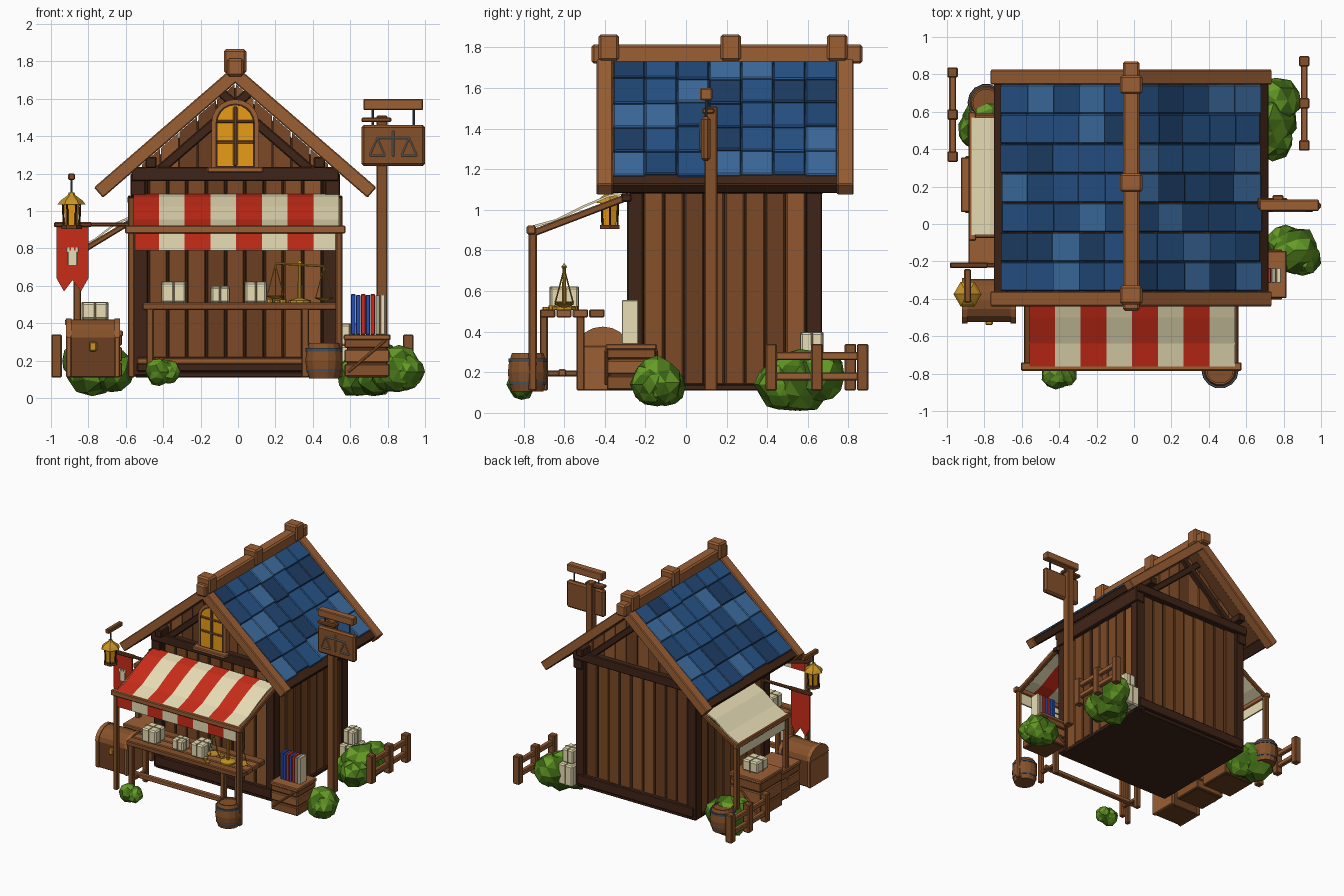
import bpy, bmesh, math, random
from mathutils import Vector, Matrix

if "Cube" in bpy.data.objects:
    bpy.data.objects.remove(bpy.data.objects["Cube"])

random.seed(4)
CX, RIDGE, ANG = -0.015, 1.78, math.radians(40.9)
SN, CS, TN = math.sin(ANG), math.cos(ANG), math.tan(ANG)
mats = {}

def mat(h):
    if h not in mats:
        m = bpy.data.materials.new("colour_" + h)
        lin = [(int(h[i:i + 2], 16) / 255) ** 2.2 for i in (0, 2, 4)]
        m.diffuse_color = (*lin, 1)
        m.use_nodes = True
        m.node_tree.nodes["Principled BSDF"].inputs["Base Color"].default_value = m.diffuse_color
        mats[h] = m
    return mats[h]

WOOD, MID, DEEP, DARK = "9A6038", "85522E", "6A4126", "42291D"
RED, CREAM, GOLD, IRON, GLOW = "C8301F", "E8DDB4", "C8942A", "46505C", "E89A1C"
BLUES = ["264A75", "2B5486", "2B5486", "3F6C9E", "234065"]
PLANKS = [MID, DEEP, "7B4B2A", "8F5832"]

def finish(name, bm, *colours):
    bmesh.ops.recalc_face_normals(bm, faces=bm.faces)
    me = bpy.data.meshes.new(name)
    bm.to_mesh(me)
    bm.free()
    for c in colours:
        me.materials.append(mat(c))
    ob = bpy.data.objects.new(name, me)
    bpy.context.collection.objects.link(ob)
    return ob

def box(name, c, s, col, rot=None, bev=0.006):
    bm = bmesh.new()
    bmesh.ops.create_cube(bm, size=1)
    bmesh.ops.scale(bm, vec=s, verts=bm.verts)
    b = min(bev, min(s) * 0.3)
    bmesh.ops.bevel(bm, geom=bm.edges[:], offset=b, segments=1, affect='EDGES')
    m = Matrix.Translation(c) @ (rot.to_4x4() if rot else Matrix())
    bmesh.ops.transform(bm, matrix=m, verts=bm.verts)
    return finish(name, bm, col)

def span(name, x, y, z, col, bev=0.006):
    """Box from (min, max) pairs."""
    return box(name, [(a + b) / 2 for a, b in (x, y, z)], [abs(b - a) for a, b in (x, y, z)], col, None, bev)

def bar(name, p, q, w, h, col):
    p, q = Vector(p), Vector(q)
    return box(name, (p + q) / 2, (w, h, (q - p).length), col, (q - p).to_track_quat('Z', 'Y').to_matrix())

def prism(name, pts, a, b, axis, col):
    """Outline (x,z) pushed along y, or (y,z) pushed along x."""
    bm = bmesh.new()
    f = bm.faces.new([bm.verts.new((u, a, v) if axis == 'y' else (a, u, v)) for u, v in pts])
    r = bmesh.ops.extrude_face_region(bm, geom=[f])
    d = (0, b - a, 0) if axis == 'y' else (b - a, 0, 0)
    bmesh.ops.translate(bm, vec=d, verts=[g for g in r['geom'] if isinstance(g, bmesh.types.BMVert)])
    return finish(name, bm, col)

def lathe(name, c, prof, n, col):
    bm = bmesh.new()
    rings = [[bm.verts.new((c[0] + r * math.cos(2 * math.pi * i / n), c[1] + r * math.sin(2 * math.pi * i / n), c[2] + z))
              for i in range(n)] for r, z in prof]
    for lo, hi in zip(rings, rings[1:]):
        for i in range(n):
            bm.faces.new((lo[i], lo[(i + 1) % n], hi[(i + 1) % n], hi[i]))
    bm.faces.new(rings[0])
    bm.faces.new(rings[-1])
    return finish(name, bm, col)

def slope(name, s, d0, d1, y, t, th, col, tilt=0.0):
    """Slab on roof side s, between distances d0..d1 from the ridge, t below the roof line."""
    d, t2 = (d0 + d1) / 2, t + th / 2
    c = (CX + s * (d - t2 * SN), (y[0] + y[1]) / 2, RIDGE - d * TN - t2 * CS)
    return box(name, c, ((d1 - d0) / CS, y[1] - y[0], th), col, Matrix.Rotation(s * (ANG + tilt), 3, 'Y'))

# House body: core, floor, corner posts, beams
span("wall_core", (-0.53, 0.50), (-0.25, 0.63), (0.11, 1.22), DARK)
span("floor", (-0.55, 0.52), (-0.28, 0.66), (0.11, 0.14), DARK)
for s in (-1, 1):
    for y in (-0.25, 0.63):
        box("corner_post", (CX + s * 0.505, y, 0.66), (0.08, 0.08, 1.08), DARK)
    span("side_beam", (CX + s * 0.48, CX + s * 0.56), (-0.3, 0.68), (1.08, 1.2), DARK)
    for i in range(8):
        y = -0.21 + i * 0.1
        span("side_plank", (CX + s * 0.5, CX + s * (0.52 + random.random() * 0.012)), (y + 0.003, y + 0.097), (0.14, 1.1), random.choice(PLANKS))
for y, o in ((-0.25, -1), (0.63, 1)):
    span("cross_beam", (-0.57, 0.54), (y, y + o * 0.065), (1.16, 1.235), DARK)
    span("ground_beam", (-0.54, 0.51), (y, y + o * 0.05), (0.14, 0.22), DARK)
    for i in range(9):
        x = CX - 0.465 + i * 0.1033
        span("wall_plank", (x + 0.004, x + 0.1), (y, y + o * (0.018 + random.random() * 0.012)), (0.16, 1.17), random.choice(PLANKS))
    # Gable planks cut to the roof line
    for i in range(-5, 5):
        x0, x1 = CX + i * 0.1 + 0.003, CX + i * 0.1 + 0.097
        top = lambda x: RIDGE - 0.1 - abs(x - CX) * TN
        prism("gable_plank", [(x0, 1.2), (x1, 1.2), (x1, top(x1)), (x0, top(x0))], y, y + o * (0.015 + random.random() * 0.012), 'y', random.choice(PLANKS))
    for s in (-1, 1):
        slope("gable_rafter", s, 0.0, 0.52, sorted((y, y + o * 0.055)), 0.135, 0.05, DARK)
prism("gable_core", [(-0.53, 1.2), (0.50, 1.2), (CX, 1.66)], -0.25, 0.63, 'y', DARK)

# Roof: deck, eaves, bargeboards, purlins, shingles
for s in (-1, 1):
    slope("roof_deck", s, 0, 0.71, (-0.4, 0.79), 0.03, 0.035, DEEP)
    slope("eave_board", s, 0.68, 0.745, (-0.38, 0.78), 0.012, 0.06, DARK)
    for y in ((-0.44, -0.36), (0.745, 0.825)):
        slope("bargeboard", s, 0.0, 0.755, y, 0, 0.073, WOOD)
    span("purlin", (CX + s * 0.42, CX + s * 0.48), (-0.37, 0.76), (1.23, 1.29), DARK)
    for r in range(5):
        for k in range(7):
            y, e = -0.36 + k * 0.158, random.uniform(-0.006, 0.006)
            slope("shingle", s, r * 0.137, (r + 1) * 0.137 + 0.012 + e, (y + 0.001, y + 0.157), 0.006, 0.026, random.choice(BLUES), -0.07)
span("ridge_beam", (CX - 0.045, CX + 0.045), (-0.465, 0.87), (1.72, 1.815), WOOD, 0.012)
for y in (-0.38, 0.22, 0.745):
    box("ridge_block", (CX, y, 1.8), (0.12, 0.1, 0.13), WOOD, None, 0.012)

# Arched window
def arch(r, z0, z1, n=10):
    return [(CX - r, z0), (CX + r, z0)] + [(CX + r * math.cos(math.pi * i / n), z1 + r * math.sin(math.pi * i / n)) for i in range(n + 1)]
prism("window_frame", arch(0.127, 1.22, 1.47), -0.24, -0.315, 'y', WOOD)
prism("window_inset", arch(0.105, 1.235, 1.47), -0.24, -0.318, 'y', DARK)
prism("window_glass", arch(0.095, 1.24, 1.47), -0.24, -0.32, 'y', GLOW)
span("window_mullion", (CX - 0.011, CX + 0.011), (-0.33, -0.3), (1.24, 1.56), MID)
for z in (1.36, 1.47):
    span("window_crossbar", (CX - 0.1, CX + 0.1), (-0.328, -0.3), (z, z + 0.016), MID)
span("window_sill", (-0.165, 0.135), (-0.36, -0.28), (1.205, 1.235), WOOD)

# Front awning with striped cloth
prof = [(-0.29, 1.09), (-0.38, 1.075), (-0.5, 1.025), (-0.64, 0.955), (-0.77, 0.92)]
for i in range(8):
    x, c = -0.56 + i * 0.1375, (RED, CREAM)[i % 2]
    prism("awning_stripe", prof + [(y, z - 0.012) for y, z in reversed(prof)], x, x + 0.1375, 'x', c)
    span("awning_valance", (x, x + 0.1375), (-0.765, -0.753), (0.79, 0.92), c, 0)
span("awning_rail", (-0.605, 0.575), (-0.785, -0.74), (0.88, 0.922), WOOD)
for x in (-0.57, 0.54):
    span("awning_post", (x - 0.018, x + 0.018), (-0.775, -0.735), (0.11, 0.9), MID)
    bar("awning_arm", (x, -0.755, 0.885), (x, -0.27, 1.07), 0.035, 0.035, MID)
span("awning_wall_rail", (-0.59, 0.56), (-0.32, -0.27), (1.04, 1.08), DARK)

# Counter with goods
for k in range(4):
    y = -0.72 + k * 0.081
    span("counter_plank", (-0.51, 0.53), (y, y + 0.076), (0.47, 0.51), random.choice((WOOD, MID)))
for x in (-0.47, 0.36):
    for y in (-0.7, -0.52):
        span("counter_leg", (x - 0.02, x + 0.02), (y - 0.02, y + 0.02), (0.11, 0.48), MID)
    span("counter_brace", (x - 0.015, x + 0.015), (-0.71, -0.5), (0.18, 0.21), MID)
span("counter_stretcher", (-0.54, 0.4), (-0.63, -0.59), (0.18, 0.215), WOOD)

def parcel(x, y, z, w, d, h):
    box("parcel", (x, y, z + h / 2), (w, d, h), CREAM, None, 0.01)
    box("parcel_string", (x, y, z + h / 2), (0.012, d + 0.006, h + 0.006), "A89A70")
    box("parcel_string", (x, y, z + h / 2), (w + 0.006, 0.012, h + 0.006), "A89A70")
parcel(-0.345, -0.6, 0.51, 0.13, 0.13, 0.11)
parcel(-0.095, -0.6, 0.51, 0.1, 0.1, 0.085)
parcel(0.095, -0.6, 0.51, 0.115, 0.14, 0.11)

# Balance scale and coins
lathe("scale_stand", (0.33, -0.6, 0.51), [(0.06, 0), (0.06, 0.012), (0.012, 0.025), (0.009, 0.2), (0.015, 0.21), (0.003, 0.225)], 10, GOLD)
bar("scale_beam", (0.2, -0.6, 0.72), (0.46, -0.6, 0.705), 0.012, 0.012, GOLD)
for x, z in ((0.2, 0.715), (0.46, 0.705)):
    lathe("scale_pan", (x, -0.6, z - 0.185), [(0.015, 0), (0.05, 0.014), (0.052, 0.018)], 10, GOLD)
    for dx, dy in ((-0.045, 0), (0.045, 0), (0, -0.045), (0, 0.045)):
        bar("scale_chain", (x, -0.6, z), (x + dx, -0.6 + dy, z - 0.17), 0.005, 0.005, GOLD)
for x, y, h in ((0.17, -0.66, 0.02), (0.21, -0.69, 0.012), (0.24, -0.55, 0.016)):
    lathe("coins", (x, y, 0.51), [(0.018, 0), (0.018, h)], 8, GOLD)

# Left side awning
prof = [(-0.55, 0.985), (-0.66, 0.935), (-0.77, 0.85), (-0.87, 0.8)]
prism("side_awning", prof + [(x, z - 0.012) for x, z in reversed(prof)], -0.06, 0.57, 'y', CREAM)
span("side_valance", (-0.868, -0.856), (-0.06, 0.57), (0.68, 0.8), CREAM, 0)
span("side_rail", (-0.885, -0.845), (-0.09, 0.6), (0.76, 0.8), WOOD)
for y in (-0.06, 0.575):
    span("side_post", (-0.88, -0.84), (y - 0.02, y + 0.02), (0.11, 0.78), MID)
    bar("side_arm", (-0.86, y, 0.77), (-0.53, y, 0.97), 0.03, 0.03, MID)

# Crates
def crate(x, y, z):
    span("crate_core", (x[0] + 0.012, x[1] - 0.012), (y[0] + 0.012, y[1] - 0.012), (z[0], z[1] - 0.005), DEEP)
    n, h = 3, (z[1] - z[0]) / 3
    for k in range(n):
        span("crate_slat", x, y, (z[0] + k * h + 0.004, z[0] + (k + 1) * h - 0.004), (MID, WOOD)[k % 2])
    for yy in y:
        bar("crate_diagonal", (x[0] + 0.02, yy, z[0] + 0.03), (x[1] - 0.02, yy, z[1] - 0.03), 0.025, 0.015, WOOD)
    span("crate_rim", (x[0] - 0.006, x[1] + 0.006), (y[0] - 0.006, y[1] + 0.006), (z[1] - 0.03, z[1]), WOOD)
crate((0.57, 0.81), (-0.39, -0.15), (0.11, 0.34))
crate((-0.92, -0.64), (0.07, 0.35), (0.11, 0.42))
crate((-0.88, -0.62), (-0.22, 0.03), (0.11, 0.36))
parcel(-0.765, 0.2, 0.42, 0.14, 0.14, 0.09)
parcel(0.6, 0.62, 0.11, 0.13, 0.17, 0.17)
parcel(0.6, 0.62, 0.28, 0.1, 0.11, 0.115)

# Books
for i, c in enumerate(("2A50B0", "2A50B0", RED, "2A50B0", RED, "A8A898", CREAM)):
    x = 0.605 + i * 0.026
    span("book", (x, x + 0.024), (-0.315, -0.235), (0.34, 0.555 - 0.004 * (i % 2)), c, 0.003)

# Chest with rounded lid
span("chest_body", (-0.91, -0.64), (-0.52, -0.3), (0.11, 0.33), DEEP)
lid = [(-0.41 + 0.115 * math.cos(math.pi * i / 8), 0.325 + 0.095 * math.sin(math.pi * i / 8)) for i in range(9)]
prism("chest_lid", lid, -0.915, -0.635, 'x', MID)
band = [(y + (y + 0.41) * 0.06, z + 0.005) for y, z in lid]
for x in (-0.92, -0.66):
    prism("chest_band", band, x, x + 0.03, 'x', WOOD)
    span("chest_corner", (x, x + 0.03), (-0.53, -0.29), (0.11, 0.33), WOOD)
span("chest_lock", (-0.795, -0.755), (-0.54, -0.51), (0.25, 0.3), GOLD)

# Barrels
for x, y in ((0.46, -0.78), (-0.79, 0.65)):
    lathe("barrel", (x, y, 0.105), [(0.08, 0), (0.095, 0.05), (0.1, 0.095), (0.095, 0.14), (0.08, 0.19), (0.07, 0.19), (0.07, 0.178)], 14, MID)
    for z, r in ((0.035, 0.094), (0.145, 0.098)):
        lathe("barrel_hoop", (x, y, 0.105 + z), [(r, 0), (r, 0.018)], 14, IRON)

# Bushes: faceted clumps
def bush(blobs):
    bm = bmesh.new()
    for x, y, z, r in blobs:
        vs = bmesh.ops.create_icosphere(bm, subdivisions=2, radius=r)['verts']
        for v in vs:
            v.co = Vector((x, y, z)) + v.co * random.uniform(0.88, 1.06)
            v.co.z = max(v.co.z, 0.01)
    for f in bm.faces:
        f.material_index = random.randrange(3)
    finish("bush", bm, "4E7A20", "659A2A", "3F671B")
bush([(0.72, 0.56, 0.16, 0.16), (0.76, 0.66, 0.18, 0.13), (0.74, 0.46, 0.14, 0.12), (0.64, 0.52, 0.12, 0.12)])
bush([(0.86, -0.14, 0.15, 0.13), (0.9, -0.18, 0.14, 0.1), (0.81, -0.1, 0.13, 0.1)])
bush([(-0.78, 0.54, 0.17, 0.16), (-0.68, 0.5, 0.15, 0.13), (-0.84, 0.5, 0.2, 0.11)])
bush([(-0.42, -0.81, 0.14, 0.075), (-0.37, -0.81, 0.14, 0.065)])

# Fences
for x, y0 in ((-0.97, 0.36), (0.91, 0.42)):
    for k in range(3):
        span("fence_post", (x - 0.028, x + 0.028), (y0 + k * 0.225 - 0.028, y0 + k * 0.225 + 0.028), (0.11, 0.34), MID)
    for z in (0.18, 0.28):
        span("fence_rail", (x - 0.018, x + 0.018), (y0 - 0.02, y0 + 0.47), (z - 0.02, z + 0.02), WOOD)

# Hanging sign with a balance emblem
span("sign_post", (0.74, 0.8), (0.09, 0.155), (0.11, 1.51), MID)
span("sign_arm", (0.67, 0.99), (0.07, 0.13), (1.54, 1.6), WOOD)
span("sign_stay", (0.66, 0.82), (0.08, 0.14), (1.475, 1.5), MID)
span("sign_board", (0.66, 1.0), (0.075, 0.12), (1.24, 1.46), MID, 0.014)
for x in (0.72, 0.94):
    span("sign_hanger", (x - 0.006, x + 0.006), (0.094, 0.106), (1.45, 1.55), IRON)
bar("emblem_stem", (0.83, 0.07, 1.29), (0.83, 0.07, 1.43), 0.012, 0.012, "8F8C80")
bar("emblem_beam", (0.74, 0.07, 1.39), (0.92, 0.07, 1.39), 0.01, 0.01, "8F8C80")
for x in (0.745, 0.915):
    for d in (-0.04, 0.04):
        bar("emblem_chain", (x, 0.07, 1.39), (x + d, 0.07, 1.3), 0.008, 0.008, "8F8C80")
    bar("emblem_pan", (x - 0.042, 0.07, 1.297), (x + 0.042, 0.07, 1.297), 0.01, 0.01, "8F8C80")

# Banner with tower emblem
span("banner_bar", (-0.985, -0.78), (-0.235, -0.205), (0.915, 0.94), DEEP)
prism("banner", [(-0.97, 0.92), (-0.8, 0.92), (-0.8, 0.64), (-0.84, 0.57), (-0.885, 0.63), (-0.93, 0.57), (-0.97, 0.64)], -0.225, -0.213, 'y', RED)
span("tower_emblem", (-0.908, -0.862), (-0.232, -0.22), (0.71, 0.79), CREAM, 0.001)
for x in (-0.908, -0.885, -0.862):
    span("tower_merlon", (x - 0.008, x + 0.008), (-0.232, -0.22), (0.78, 0.805), CREAM, 0.001)
span("banner_bracket", (-0.8, -0.5), (-0.232, -0.208), (0.917, 0.938), DEEP)

# Lantern
LX, LY = -0.89, -0.375
span("lantern_arm", (LX - 0.018, LX + 0.018), (-0.42, -0.24), (1.165, 1.2), MID)
lathe("lantern_base", (LX, LY, 0.905), [(0.055, 0), (0.055, 0.02)], 6, DEEP)
lathe("lantern_glass", (LX, LY, 0.92), [(0.035, 0), (0.042, 0.12)], 6, GLOW)
lathe("lantern_roof", (LX, LY, 1.035), [(0.075, 0), (0.06, 0.02), (0.02, 0.05), (0.015, 0.065)], 6, GOLD)
for i in range(6):
    a = math.pi * i / 3
    u, v = math.cos(a), math.sin(a)
    bar("lantern_cage", (LX + u * 0.042, LY + v * 0.042, 0.915), (LX + u * 0.047, LY + v * 0.047, 1.04), 0.01, 0.01, DARK)
bar("lantern_hook", (LX, LY, 1.09), (LX, LY, 1.18), 0.01, 0.01, IRON)
